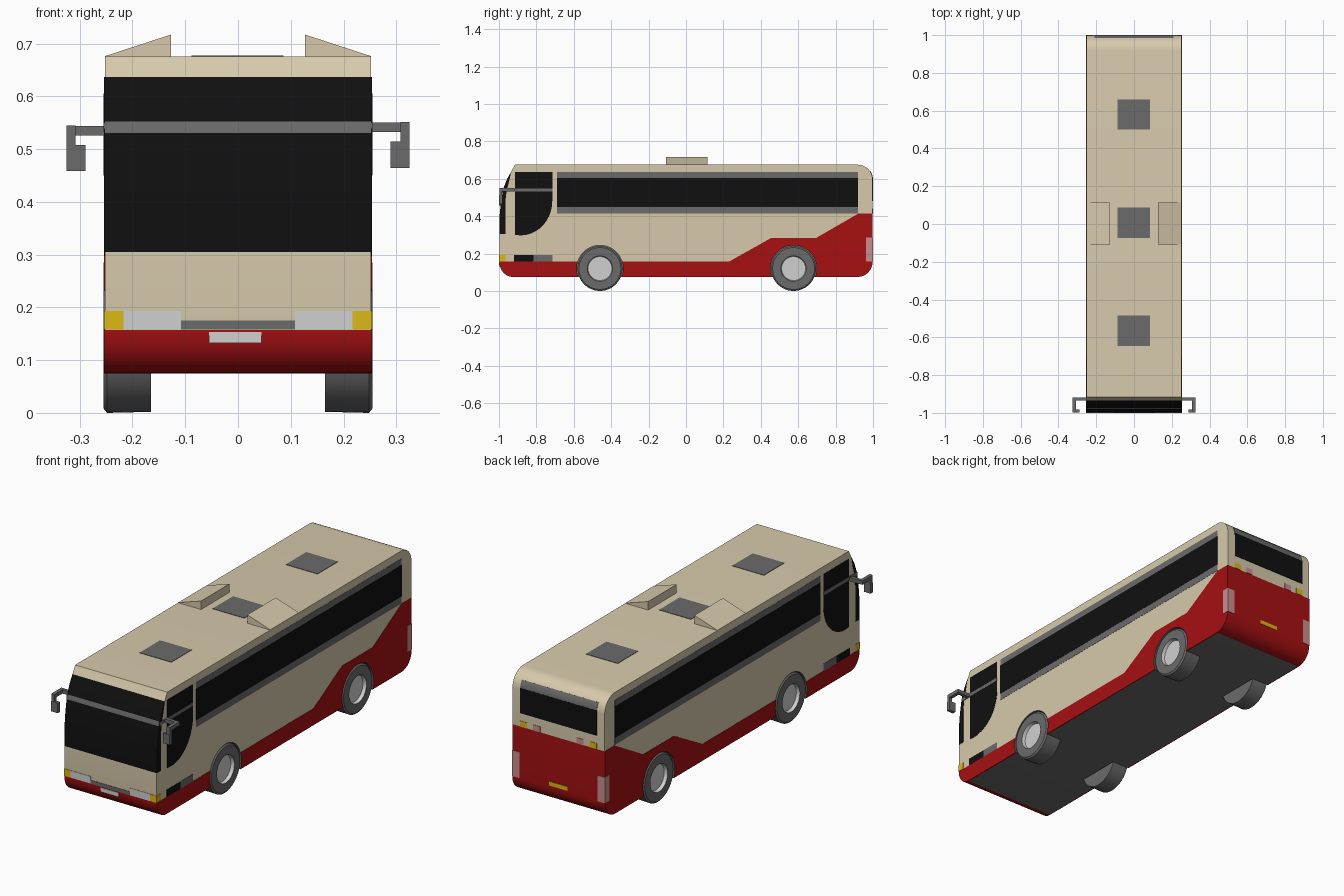
import bpy, bmesh
from math import sin, cos, pi, radians

cube = bpy.data.objects.get("Cube")
if cube:
    bpy.data.objects.remove(cube, do_unlink=True)


def material(name, rgb):
    m = bpy.data.materials.new(name)
    m.use_nodes = True
    m.diffuse_color = (*rgb, 1)
    m.node_tree.nodes["Principled BSDF"].inputs["Base Color"].default_value = (*rgb, 1)
    return m


BEIGE = material("beige paint", (.68, .59, .41))
RED = material("red paint", (.38, .005, .006))
BLACK = material("black glass", (.005, .005, .005))
GREY = material("dark grey", (.145, .145, .145))
SILVER = material("silver", (.63, .63, .64))
YELLOW = material("amber", (.72, .48, .008))
PINK = material("pale red lamp", (.6, .27, .27))

W = .2525                       # half width of the body
WHEELS = [("front", -.46), ("rear", .575)]
SIDES = [("left", 1), ("right", -1)]


def finish(name, bm, *mats):
    bmesh.ops.recalc_face_normals(bm, faces=bm.faces)
    mesh = bpy.data.meshes.new(name)
    bm.to_mesh(mesh)
    bm.free()
    for m in mats:
        mesh.materials.append(m)
    ob = bpy.data.objects.new(name, mesh)
    bpy.context.collection.objects.link(ob)
    return ob


def activate(ob):
    bpy.ops.object.select_all(action='DESELECT')
    ob.select_set(True)
    bpy.context.view_layer.objects.active = ob


def smooth(ob):
    activate(ob)
    bpy.ops.object.shade_smooth_by_angle(angle=radians(25))


def prism(name, pts, x0, x1, *mats, rule=None):
    """Extrude a (y, z) outline along x."""
    bm = bmesh.new()
    a, b = ([bm.verts.new((x, y, z)) for y, z in pts] for x in (x0, x1))
    bm.faces.new(a)
    bm.faces.new(b)
    for i in range(len(pts)):
        j = (i + 1) % len(pts)
        f = bm.faces.new((a[i], a[j], b[j], b[i]))
        if rule:
            f.material_index = rule(f.calc_center_median())
            f.normal_update()
    return finish(name, bm, *mats)


def box(name, x, y, z, mat):
    return prism(name, [(y[0], z[0]), (y[1], z[0]), (y[1], z[1]), (y[0], z[1])], x[0], x[1], mat)


def rect(y0, y1, z0, z1):
    return [(y0, z0), (y1, z0), (y1, z1), (y0, z1)]


def side_plates(name, pts, out, mat):
    """The same thin plate on both flanks."""
    return [prism(f"{s}_{name}", pts, k * (W - .004), k * (W + out), mat) for s, k in SIDES]


def arc(cy, cz, ry, rz, a0, a1, n=8):
    steps = [radians(a0 + (a1 - a0) * i / n) for i in range(n + 1)]
    return [(cy + ry * cos(a), cz + rz * sin(a)) for a in steps]


# Body outline: front bumper, floor, rear, roof, windscreen
lower = arc(-.928, .157, .07, .082, 180, 270) + arc(.918, .157, .08, .082, 270, 360) + [(.998, .413)]
upper = arc(.918, .595, .08, .08, 0, 90) + [(-.915, .675)]
screen = [(-.935, .637), (-.957, .598), (-.975, .552), (-.98, .53),
          (-.99, .47), (-.997, .4), (-.998, .305)]


def body_rule(c):
    if c.z < .08 and abs(c.y) < .9:
        return 3
    if c.z < .157 or (c.y > .9 and c.z < .41):
        return 1
    if c.y < -.92 and .305 < c.z < .637:
        return 3 if .53 < c.z < .552 else 2
    return 0


body = prism("body", lower + upper + screen, -W, W, BEIGE, RED, BLACK, GREY, rule=body_rule)

# Red skirt sweeping up to the rear
skirts = side_plates("skirt", lower + [(.92, .413), (.695, .283), (.455, .283), (.23, .157)], .0015, RED)

# Wheel arches cut through body and skirts
for label, wy in WHEELS:
    for s, k in SIDES:
        circle = arc(wy, .12, .124, .124, 0, 360, 40)[:-1]
        cutter = prism("arch_cutter", circle, k * .16, k * .3, GREY)
        cutter.hide_render = True
        for target in (body, skirts[0 if k > 0 else 1]):
            mod = target.modifiers.new("arch", 'BOOLEAN')
            mod.operation = 'DIFFERENCE'
            mod.solver = 'EXACT'
            mod.material_mode = 'TRANSFER'
            mod.object = cutter
            activate(target)
            bpy.ops.object.modifier_apply(modifier=mod.name)
        bpy.data.objects.remove(cutter, do_unlink=True)
smooth(body)


# Wheels: turned tyre with a recessed silver hub
def wheel(name, k, wy):
    rings = [(.165, .118), (.248, .12), (.2545, .112), (.2545, .068), (.238, .064)]
    bm = bmesh.new()
    n = 40
    loops = [[bm.verts.new((k * x, wy + r * cos(2 * pi * i / n), .12 + r * sin(2 * pi * i / n)))
              for i in range(n)] for x, r in rings]
    for ri in range(len(loops) - 1):
        for i in range(n):
            j = (i + 1) % n
            f = bm.faces.new((loops[ri][i], loops[ri][j], loops[ri + 1][j], loops[ri + 1][i]))
            f.material_index = int(ri == 3)
    bm.faces.new(loops[0])
    bm.faces.new(loops[-1]).material_index = 1
    smooth(finish(name, bm, GREY, SILVER))


for label, wy in WHEELS:
    for s, k in SIDES:
        wheel(f"{s}_{label}_wheel", k, wy)

# Side windows with grey bands above and below
side_plates("window_band", rect(-.69, .92, .415, .637), .001, GREY)
side_plates("window", rect(-.69, .92, .45, .605), .002, BLACK)

# Curved front side glass, windscreen wrap and thin grey rail
side_plates("front_glass", [(-.915, .637), (-.715, .637)]
            + arc(-.885, .48, .17, .183, 0, -90, 10) + [(-.915, .3)], .0015, BLACK)
wrap = screen + [(-.966, .305), (-.966, .48), (-.958, .54), (-.945, .59)]
side_plates("windscreen_wrap", wrap, .001, BLACK)
side_plates("glass_rail", rect(-.978, -.715, .532, .549), .0025, GREY)

# Lower front side trim
side_plates("black_trim", rect(-.92, -.815, .157, .193), .0015, BLACK)
side_plates("grey_trim", rect(-.815, -.715, .157, .193), .0015, GREY)

# Front lamps, grille and plate
for s, k in SIDES:
    box(f"{s}_indicator", (k * .217, k * (W + .0015)), (-1, -.966), (.158, .193), YELLOW)
    box(f"{s}_headlamp", (k * .108, k * .217), (-1, -.994), (.158, .193), SILVER)
    # Rear corner lamps and small lights under the rear window
    box(f"{s}_rear_lamp", (k * .214, k * (W + .0025)), (.963, 1), (.157, .285), PINK)
    box(f"{s}_rear_amber", (k * .172, k * .21), (.994, 1), (.413, .442), YELLOW)
    box(f"{s}_rear_marker", (k * .1, k * .138), (.994, 1), (.413, .442), PINK)
box("front_grille", (-.108, .108), (-1, -.994), (.158, .175), GREY)
box("front_plate", (-.055, .045), (-1, -.991), (.132, .153), SILVER)
box("rear_plate", (-.05, .05), (.994, 1), (.164, .184), YELLOW)

# Rear window with a grey band following the rounded roof edge
box("rear_window", (-.21, .21), (.994, 1), (.48, .605), BLACK)
band = arc(.918, .595, .082, .082, 7, 34, 5)
prism("rear_window_band", band + [(y - .006, z - .003) for y, z in reversed(band)], -.21, .21, GREY)

# Roof hatches and wedge-shaped vents
for label, y in (("front", -.565), ("middle", .007), ("rear", .58)):
    box(f"{label}_roof_hatch", (-.088, .086), (y - .08, y + .08), (.672, .677), GREY)
for s, k in SIDES:
    bm = bmesh.new()
    ends = [[bm.verts.new((k * x, y, z)) for x, z in ((.127, .673), (.127, .717), (W, .676), (W, .673))]
            for y in (-.108, .115)]
    for e in ends:
        bm.faces.new(e)
    for i in range(4):
        j = (i + 1) % 4
        bm.faces.new((ends[0][i], ends[0][j], ends[1][j], ends[1][i]))
    finish(f"{s}_roof_vent", bm, BEIGE)

# Mirrors on bent arms
for s, k in SIDES:
    z = .541 if k > 0 else .535
    box(f"{s}_mirror_arm", (k * .245, k * .325), (-.935, -.918), (z - .009, z + .009), GREY)
    box(f"{s}_mirror_reach", (k * .308, k * .325), (-.998, -.92), (z - .009, z + .01), GREY)
    box(f"{s}_mirror_stem", (k * .308, k * .325), (-.998, -.983), (z - .05, z + .01), GREY)
    box(f"{s}_mirror_head", (k * .289, k * .325), (-.999, -.982), (z - .077, z - .027), GREY)
